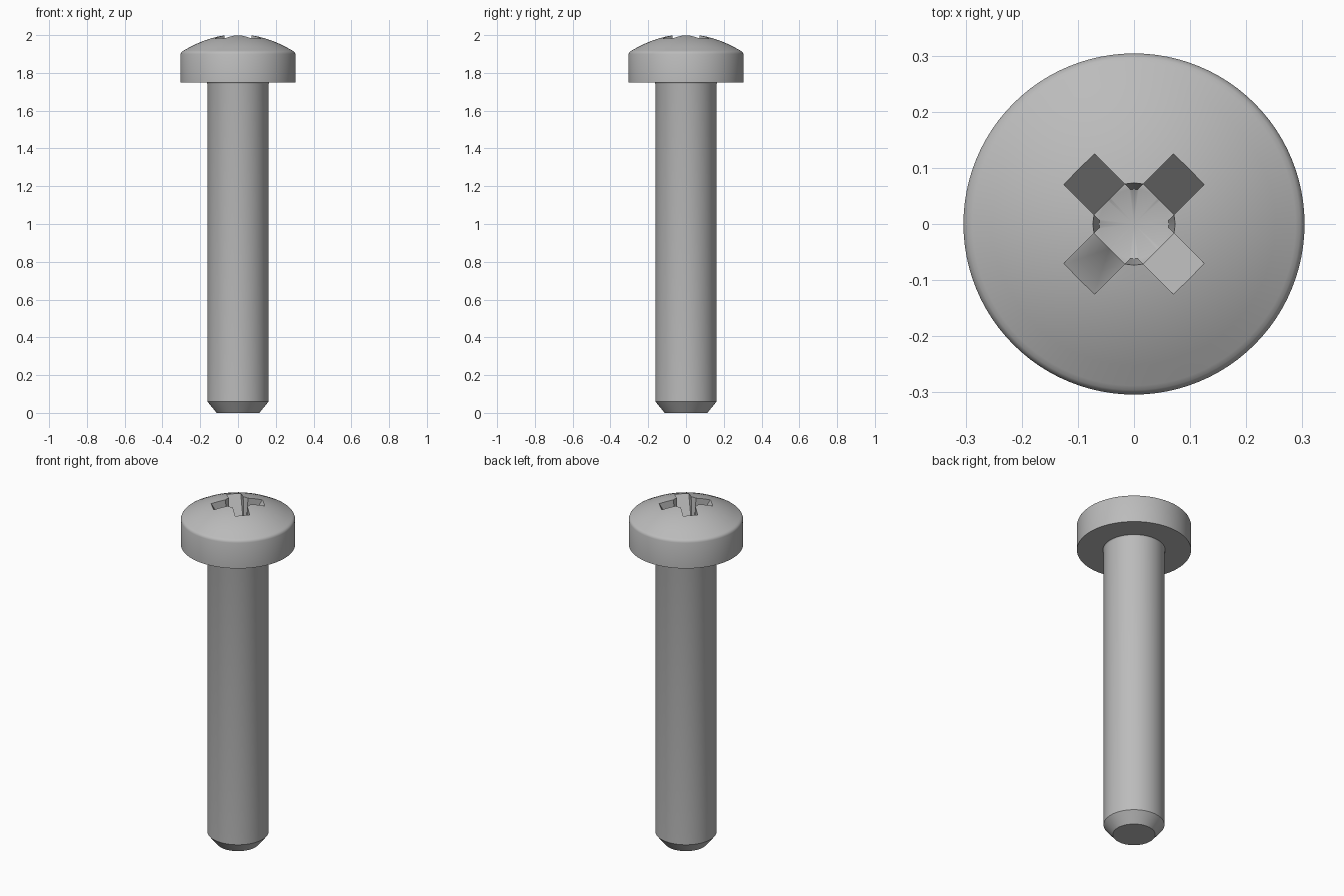
import bpy, bmesh, math
from mathutils import Matrix

if "Cube" in bpy.data.objects:
    bpy.data.objects.remove(bpy.data.objects["Cube"])

SEGMENTS = 96
steel = bpy.data.materials.new("steel_grey")
steel.use_nodes = True
GREY = (0.5, 0.5, 0.5, 1)
steel.diffuse_color = GREY
steel.node_tree.nodes["Principled BSDF"].inputs["Base Color"].default_value = GREY


def make_object(name, bm):
    bmesh.ops.recalc_face_normals(bm, faces=bm.faces)
    mesh = bpy.data.meshes.new(name)
    bm.to_mesh(mesh)
    bm.free()
    mesh.materials.append(steel)
    obj = bpy.data.objects.new(name, mesh)
    bpy.context.collection.objects.link(obj)
    return obj


def lathe(name, profile):
    """Turn a profile of (radius, z), starting and ending on the axis."""
    bm = bmesh.new()
    verts = [bm.verts.new((r, 0, z)) for r, z in profile]
    edges = [bm.edges.new(pair) for pair in zip(verts, verts[1:])]
    bmesh.ops.spin(bm, geom=verts + edges, axis=(0, 0, 1), cent=(0, 0, 0),
                   angle=math.tau, steps=SEGMENTS, use_duplicate=False)
    bmesh.ops.remove_doubles(bm, verts=bm.verts, dist=0.00005)
    return make_object(name, bm)


def wing_cutter(name, angle):
    """Bar with sloping ends that cuts two opposite arms of the recess."""
    bm = bmesh.new()
    outline = [(-0.148, 2.0), (-0.062, 1.85), (0.062, 1.85), (0.148, 2.0),
               (0.148, 2.1), (-0.148, 2.1)]
    face = bm.faces.new([bm.verts.new((x, -0.039, z)) for x, z in outline])
    side = bmesh.ops.extrude_face_region(bm, geom=[face])["geom"]
    moved = [v for v in side if isinstance(v, bmesh.types.BMVert)]
    bmesh.ops.translate(bm, verts=moved, vec=(0, 0.078, 0))
    bm.transform(Matrix.Rotation(angle, 4, 'Z'))
    return make_object(name, bm)


def smooth(obj):
    bpy.ops.object.select_all(action='DESELECT')
    obj.select_set(True)
    bpy.context.view_layer.objects.active = obj
    bpy.ops.object.shade_smooth_by_angle(angle=math.radians(32))


# Shank with a chamfered tip and a small fillet under the head
fillet = [(0.172 - 0.01 * math.cos(a), 1.742 + 0.01 * math.sin(a))
          for a in (math.radians(d) for d in range(0, 91, 30))]
shank = lathe("shank", [(0, 0), (0.113, 0), (0.162, 0.06)] + fillet + [(0, 1.752)])

# Pan head with a domed top and softened rim
dome = [(0.288 * t / 8, 2.004 - 0.086 * (t / 8) ** 2) for t in range(8, -1, -1)]
head = lathe("head", [(0, 1.75), (0.304, 1.75), (0.304, 1.9), (0.301, 1.908),
                      (0.296, 1.914)] + dome)

# Cross recess: a tapered core and two crossing bars
core = lathe("recess_core", [(0, 1.82), (0.062, 1.85), (0.073, 2.0), (0.073, 2.1), (0, 2.1)])
cutters = [core, wing_cutter("recess_bar_a", math.radians(45)),
           wing_cutter("recess_bar_b", math.radians(135))]
bpy.context.view_layer.objects.active = head
for cutter in cutters:
    cutter.hide_render = True
    mod = head.modifiers.new("recess", 'BOOLEAN')
    mod.operation = 'DIFFERENCE'
    mod.solver = 'EXACT'
    mod.object = cutter
    bpy.ops.object.modifier_apply(modifier=mod.name)
    bpy.data.objects.remove(cutter)

for part in (shank, head):
    smooth(part)
